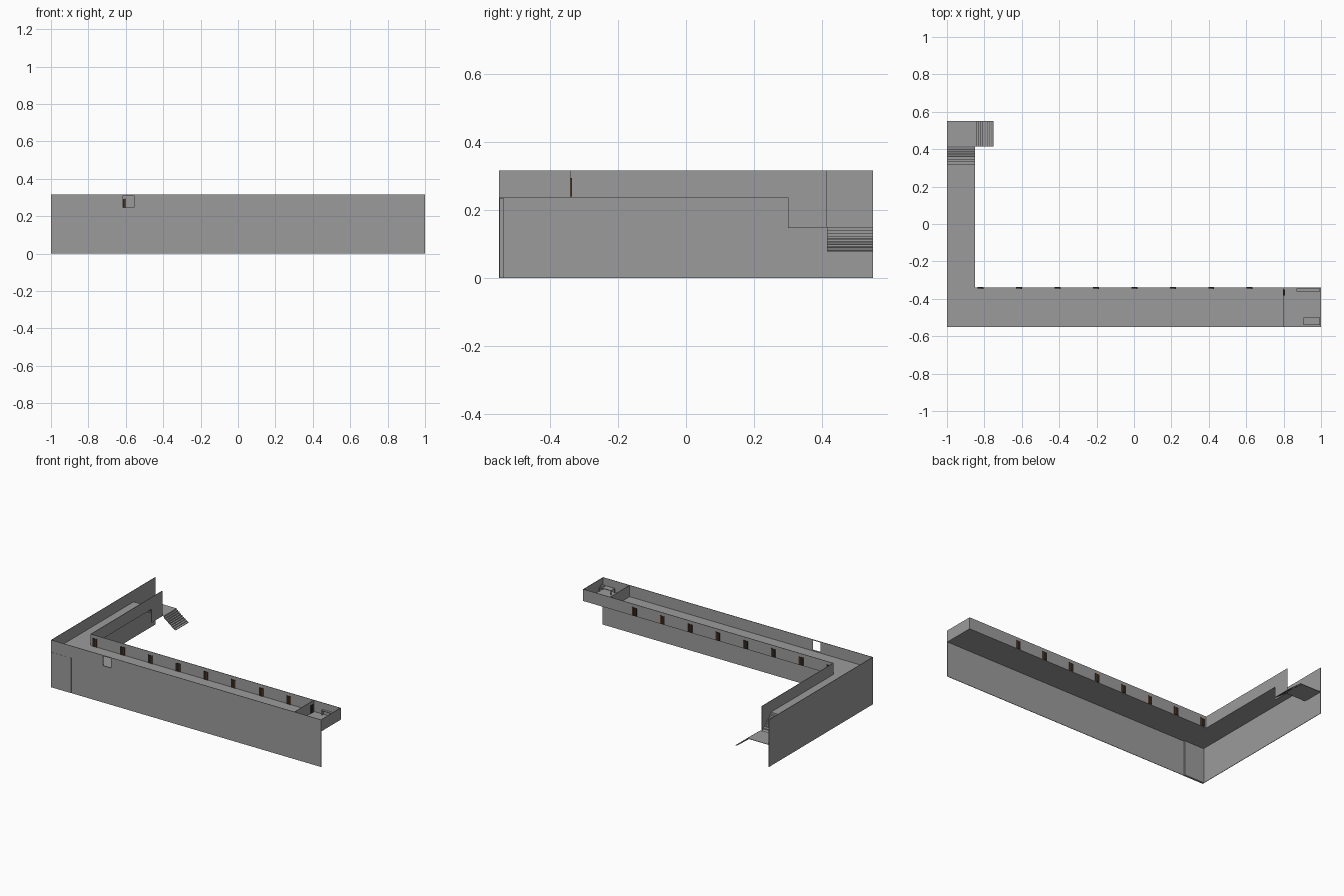
import bpy, bmesh
from mathutils import Vector

if "Cube" in bpy.data.objects:
    bpy.data.objects.remove(bpy.data.objects["Cube"], do_unlink=True)


def material(name, rgb):
    m = bpy.data.materials.new(name)
    m.use_nodes = True
    m.diffuse_color = (*rgb, 1)
    m.node_tree.nodes["Principled BSDF"].inputs["Base Color"].default_value = (*rgb, 1)
    return m


GREY = material("plaster grey", (0.33, 0.33, 0.33))
BROWN = material("door brown", (0.13, 0.05, 0.02))
DARK = material("dark wood", (0.025, 0.018, 0.014))

T = 0.003                    # wall thickness
FLOOR, TOP = 0.24, 0.316     # corridor floor and wall top
LANDING, FOOT = 0.15, 0.08   # landing level and foot of the outer stairs
FRONT, INNER, BACK = -0.55, -0.34, 0.55
SIDE = -0.85                 # inner face of the short wing


def add_object(name, bm, mat):
    bmesh.ops.recalc_face_normals(bm, faces=bm.faces)
    mesh = bpy.data.meshes.new(name)
    bm.to_mesh(mesh)
    bm.free()
    mesh.materials.append(mat)
    obj = bpy.data.objects.new(name, mesh)
    bpy.context.collection.objects.link(obj)
    return obj


def box(name, x, y, z, mat=GREY):
    bm = bmesh.new()
    bmesh.ops.create_cube(bm, size=1)
    for v in bm.verts:
        v.co = [lo + (c + 0.5) * (hi - lo) for c, (lo, hi) in zip(v.co, (x, y, z))]
    return add_object(name, bm, mat)


def prism(name, points, sweep, mat=GREY):
    """Extrude a planar outline of 3D points along a vector."""
    bm = bmesh.new()
    face = bm.faces.new([bm.verts.new(p) for p in points])
    out = bmesh.ops.extrude_face_region(bm, geom=[face])
    moved = [g for g in out["geom"] if isinstance(g, bmesh.types.BMVert)]
    bmesh.ops.translate(bm, verts=moved, vec=Vector(sweep))
    return add_object(name, bm, mat)


def stair_outline(start, end, high, low, steps):
    """Step profile as (run, height) with a sloping underside."""
    run, rise = (end - start) / steps, (high - low) / steps
    pts = [(start, high)]
    for i in range(steps):
        pts.append((start + run * i, high - rise * (i + 1)))
        pts.append((start + run * (i + 1), high - rise * (i + 1)))
    return pts + [(end, low - T), (start, high - rise - T)]


# Outer front wall with a window opening
front_wall = box("front_wall", (-1, 1), (FRONT, FRONT + T), (0, TOP))
cutter = box("window_cutter", (-0.615, -0.557), (FRONT - 0.1, FRONT + 0.1), (0.247, 0.311))
cutter.hide_render = True
cut = front_wall.modifiers.new("window", "BOOLEAN")
cut.object, cut.solver = cutter, "EXACT"
bpy.context.view_layer.objects.active = front_wall
bpy.ops.object.modifier_apply(modifier="window")
bpy.data.objects.remove(cutter, do_unlink=True)

# Outer side wall and the corner panel
box("side_wall", (-1, -1 + T), (FRONT, BACK), (0, TOP))
box("corner_panel", (-1, SIDE), (FRONT - 0.001, FRONT + 0.013), (0, 0.235))

# Floors
box("long_floor", (-1, 1), (FRONT, INNER), (FLOOR - T, FLOOR))
box("short_floor", (-1, SIDE), (INNER, 0.32), (FLOOR - T, FLOOR))

# Inner walls; the short one drops beside the stairs
box("inner_long_wall", (SIDE, 1), (INNER - T, INNER), (FLOOR - T, TOP))
prism("inner_short_wall",
      [(SIDE, y, z) for y, z in ((INNER, FLOOR - T), (0.30, FLOOR - T), (0.30, LANDING - T),
                                 (0.415, LANDING - T), (0.415, TOP), (INNER, TOP))],
      (-T, 0, 0))

# Stairs and landing
prism("inner_stairs",
      [(-1, y, z) for y, z in stair_outline(0.32, 0.415, FLOOR, LANDING, 7)],
      (SIDE + 1, 0, 0))
box("landing", (-1, -0.84), (0.415, BACK), (LANDING - T, LANDING))
prism("outer_stairs",
      [(x, 0.415, z) for x, z in stair_outline(-0.84, -0.752, LANDING, FOOT, 8)],
      (0, BACK - 0.415, 0))

# Row of doors in the inner wall, each a dark leaf with a brown edge
for i in range(8):
    x = -0.82 + i * 0.2055
    box(f"door_leaf_{i + 1}", (x - 0.016, x + 0.010), (INNER - 0.006, INNER + 0.003),
        (FLOOR, 0.293), DARK)
    box(f"door_edge_{i + 1}", (x + 0.008, x + 0.016), (INNER - 0.007, INNER + 0.004),
        (FLOOR, 0.294), BROWN)

# End room: end wall, partition and its door
box("end_wall", (1 - T, 1), (FRONT, INNER), (FLOOR - T, TOP))
box("partition", (0.80, 0.80 + T), (FRONT, INNER), (FLOOR, TOP))
box("partition_door", (0.797, 0.806), (-0.381, -0.350), (FLOOR, 0.293), DARK)

# Wash stand on legs, with a basin block
box("stand_top", (0.905, 0.995), (-0.54, -0.50), (0.266, 0.270))
for x in (0.905, 0.991):
    for y in (-0.54, -0.504):
        box("stand_leg", (x, x + 0.004), (y, y + 0.004), (FLOOR, 0.267))
box("stand_basin", (0.97, 0.992), (-0.53, -0.51), (0.270, 0.276))

# Narrow shelf on posts along the inner wall
box("shelf_top", (0.87, 0.995), (-0.36, -0.345), (0.268, 0.272))
for x in (0.87, 0.93, 0.991):
    box("shelf_post", (x, x + 0.004), (-0.36, -0.345), (FLOOR, 0.269))
